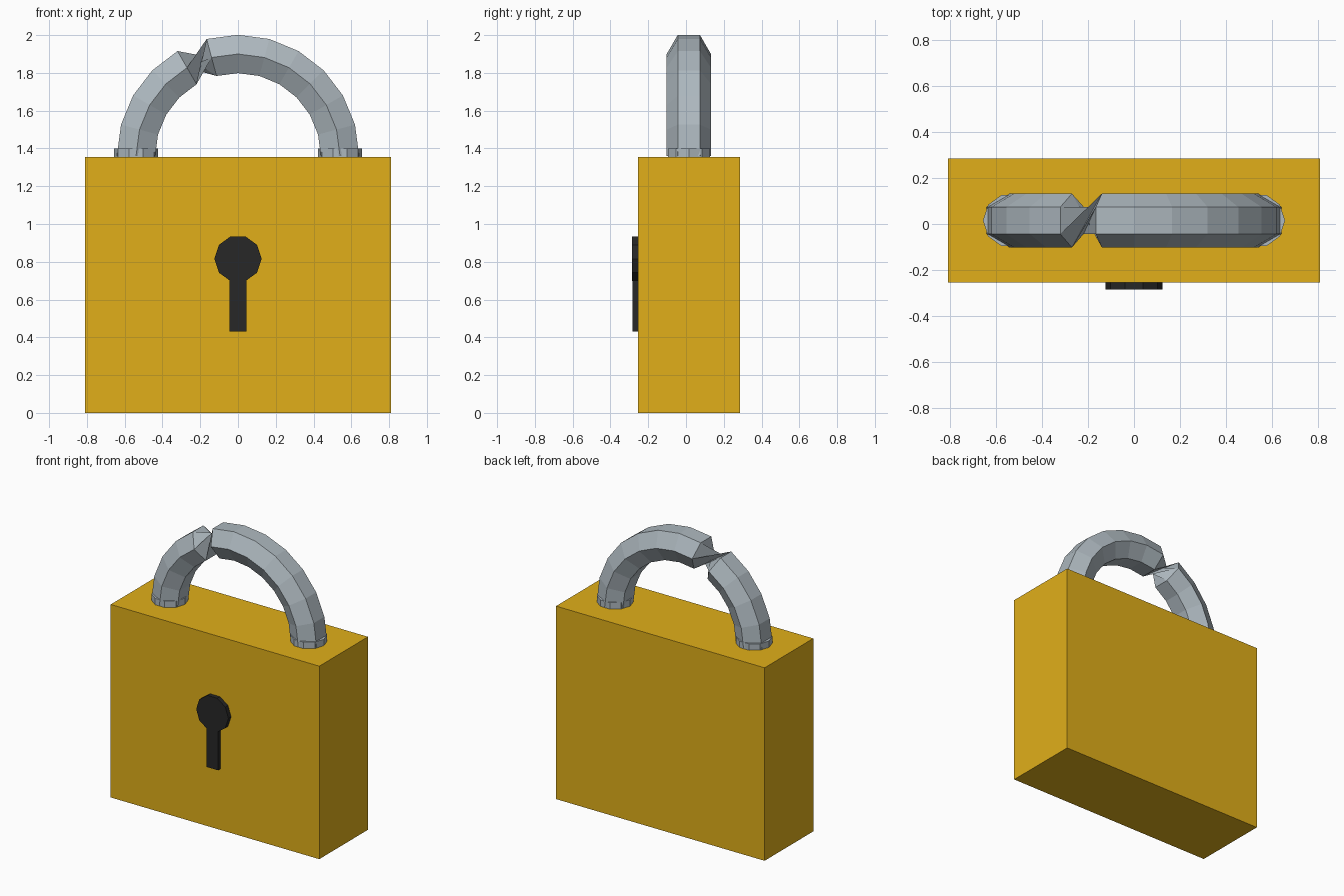
import bpy, bmesh, math
from mathutils import Vector

if "Cube" in bpy.data.objects:
    bpy.data.objects.remove(bpy.data.objects["Cube"])

CY = 0.015           # depth centre of the lock body
TOP = 1.355          # top of the body


def material(name, rgb):
    m = bpy.data.materials.new(name)
    m.diffuse_color = (*rgb, 1)
    m.use_nodes = True
    m.node_tree.nodes["Principled BSDF"].inputs["Base Color"].default_value = m.diffuse_color
    return m


BRASS = material("brass", (0.75, 0.43, 0.01))
STEEL = material("steel", (0.42, 0.48, 0.52))
BLACK = material("black", (0.02, 0.02, 0.02))


def finish(name, bm, mat):
    bmesh.ops.recalc_face_normals(bm, faces=bm.faces)
    me = bpy.data.meshes.new(name)
    bm.to_mesh(me)
    bm.free()
    me.materials.append(mat)
    ob = bpy.data.objects.new(name, me)
    bpy.context.collection.objects.link(ob)
    return ob


def box(name, lo, hi, mat):
    bm = bmesh.new()
    bmesh.ops.create_cube(bm, size=1)
    for v in bm.verts:
        v.co = Vector(l + (c + 0.5) * (h - l) for l, h, c in zip(lo, hi, v.co))
    return finish(name, bm, mat)


def prism(name, radius, depth, loc, mat, tilt=0):
    bm = bmesh.new()
    bmesh.ops.create_cone(bm, cap_ends=True, segments=10, radius1=radius,
                          radius2=radius, depth=depth)
    # put a corner on the +x axis
    v = max(bm.verts, key=lambda v: v.co.x)
    turn = -math.atan2(v.co.y, v.co.x)
    for v in bm.verts:
        x, y, z = v.co
        v.co = (x * math.cos(turn) - y * math.sin(turn),
                x * math.sin(turn) + y * math.cos(turn), z)
    ob = finish(name, bm, mat)
    ob.location = loc
    ob.rotation_euler.x = tilt
    return ob


# Lock body
box("body", (-0.81, -0.255, 0), (0.81, 0.285, TOP), BRASS)

# Keyhole: round top and slot
prism("keyhole_round", 0.125, 0.04, (0, -0.265, 0.816), BLACK, math.pi / 2)
box("keyhole_slot", (-0.044, -0.284, 0.43), (0.044, -0.245, 0.8), BLACK)

# Collars at the feet of the shackle
for side, sx in (("left", -1), ("right", 1)):
    prism("collar_" + side, 0.117, 0.05, (sx * 0.54, CY, 1.375), STEEL)

# Shackle: six-sided half ring whose section flips half a turn near the top left
R, r, SIDES, STEPS, FLIP = 0.54, 0.117, 6, 12, 5
bm = bmesh.new()
rings = []
for i in range(STEPS + 1):
    a = math.pi * (1 - i / STEPS)
    twist = math.pi if i >= FLIP else 0
    ring = []
    for k in range(SIDES):
        t = 2 * math.pi * k / SIDES + twist
        d = R + r * math.sin(t)
        ring.append(bm.verts.new((d * math.cos(a), CY - r * math.cos(t),
                                  1.36 + d * math.sin(a))))
    rings.append(ring)
for i in range(STEPS):
    A, B = rings[i], rings[i + 1]
    for k in range(SIDES):
        n = (k + 1) % SIDES
        if i + 1 == FLIP:
            bm.faces.new((A[k], A[n], B[k]))
            bm.faces.new((A[n], B[n], B[k]))
        else:
            bm.faces.new((A[k], A[n], B[n], B[k]))
bm.faces.new(rings[0])
bm.faces.new(rings[-1])
finish("shackle", bm, STEEL)
